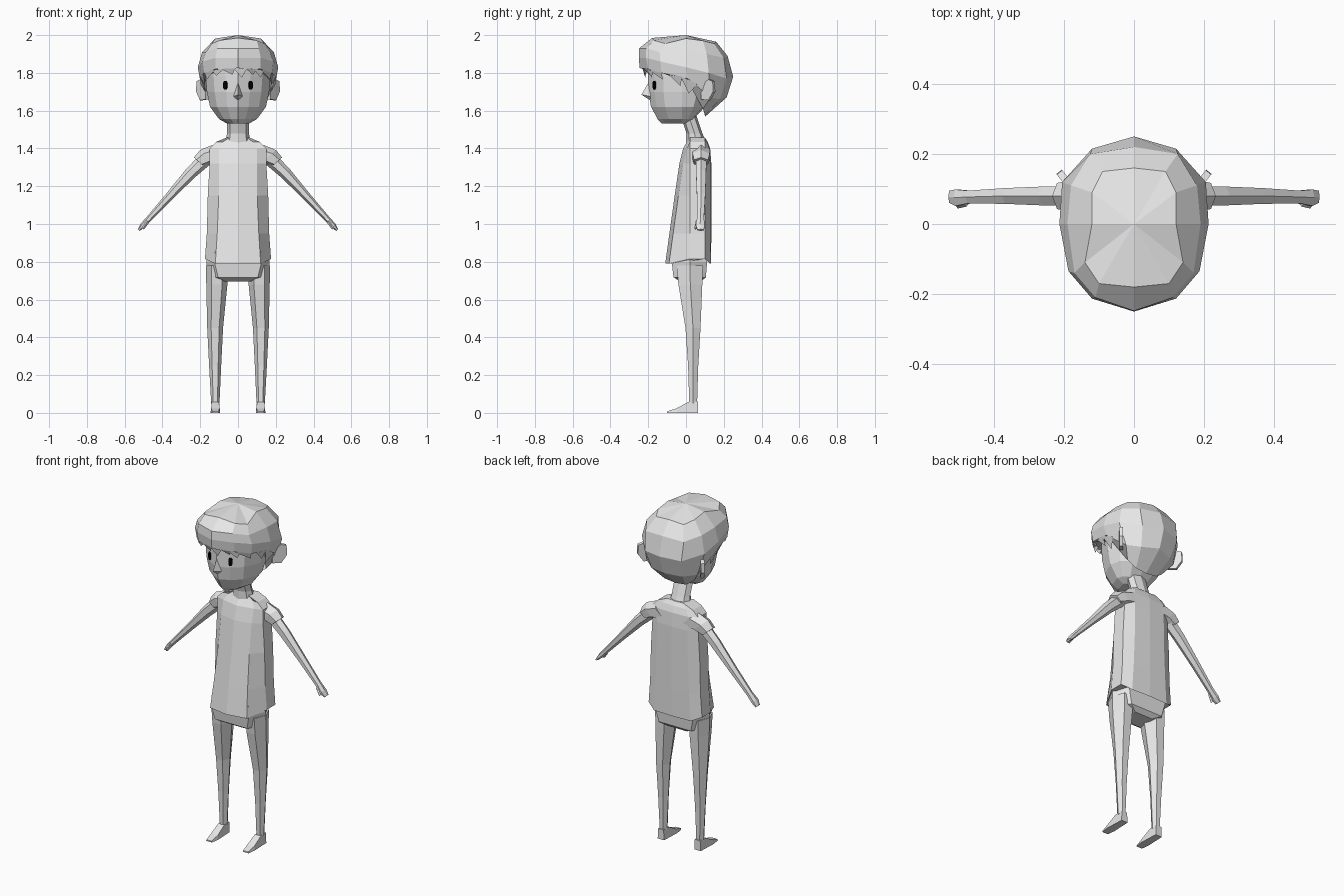
import bpy, bmesh, math
from mathutils import Vector


def material(name, value):
    m = bpy.data.materials.new(name)
    m.diffuse_color = (value, value, value, 1)
    return m


GREY = material("plain grey", 0.8)
BLACK = material("eye black", 0.0)


def finish(name, bm, mat=GREY):
    bmesh.ops.recalc_face_normals(bm, faces=bm.faces)
    me = bpy.data.meshes.new(name)
    bm.to_mesh(me)
    bm.free()
    me.materials.append(mat)
    ob = bpy.data.objects.new(name, me)
    bpy.context.collection.objects.link(ob)
    return ob


def loft(name, rings, mat=GREY, caps=True):
    """Skin closed rings; a one-point ring makes a fan."""
    bm = bmesh.new()
    vs = [[bm.verts.new(p) for p in r] for r in rings]
    for a, b in zip(vs, vs[1:]):
        n = max(len(a), len(b))
        for i in range(n):
            j = (i + 1) % n
            if len(a) == 1:
                bm.faces.new((a[0], b[j], b[i]))
            elif len(b) == 1:
                bm.faces.new((a[i], a[j], b[0]))
            else:
                bm.faces.new((a[i], a[j], b[j], b[i]))
    if caps:
        for r in (vs[0], vs[-1]):
            if len(r) > 2:
                bm.faces.new(r)
    return finish(name, bm, mat)


def both(half):
    """Complete a half ring (front to back, x >= 0) by mirroring it."""
    return list(half) + [(-x, y, z) for x, y, z in reversed(half) if x > 0]


def ring(c, u, a, b, n=6):
    """Ring around c, radius a along u and b along y."""
    c, u, v = Vector(c), Vector(u), Vector((0, 1, 0))
    return [c + u * a * math.cos(t) + v * b * math.sin(t)
            for t in (2 * math.pi * i / n for i in range(n))]


def flip(rings, s):
    return [[(p[0] * s, p[1], p[2]) for p in r] for r in rings]


# head: narrow chin widening to the temples
PATTERN = [(0, -1), (.38, -.82), (.75, -.55), (1, 0), (.9, .5), (.55, .9), (0, 1)]


def head_ring(z, w, yf, yb):
    c = -.02
    return both([(w * px, c + (py * (c - yf) if py < 0 else py * (yb - c)), z)
                 for px, py in PATTERN])


loft("head", [head_ring(*r) for r in (
    (1.533, .06, -.13, 0), (1.555, .10, -.15, .04), (1.62, .148, -.185, .10),
    (1.70, .165, -.20, .14), (1.78, .172, -.20, .16), (1.88, .165, -.20, .16))])

# nose
loft("nose", [[(0, -.195, 1.755)],
              [(-.024, -.188, 1.675), (0, -.236, 1.685), (.024, -.188, 1.675)],
              [(0, -.19, 1.655)]])

# hair cap: columns from front to back, each running down from the crown
HAIR = [
    [(0, -.18, 1.985), (0, -.248, 1.93), (0, -.25, 1.88), (0, -.245, 1.825), (0, -.19, 1.83)],
    [(.10, -.17, 1.972), (.11, -.21, 1.93), (.12, -.213, 1.88), (.12, -.20, 1.82), (.08, -.16, 1.82)],
    [(.14, -.11, 1.955), (.17, -.14, 1.91), (.187, -.135, 1.86), (.18, -.13, 1.80), (.13, -.11, 1.80)],
    [(.12, 0, 1.982), (.19, 0, 1.91), (.213, 0, 1.83), (.202, .01, 1.77), (.16, .01, 1.75)],
    [(.12, .09, 1.97), (.18, .11, 1.90), (.205, .12, 1.80), (.165, .13, 1.67), (.12, .09, 1.61)],
    [(.09, .15, 1.955), (.125, .20, 1.88), (.12, .215, 1.77), (.10, .18, 1.66), (.07, .10, 1.575)],
    [(0, .16, 1.965), (0, .22, 1.89), (0, .25, 1.78), (0, .215, 1.67), (0, .10, 1.567)],
]
loft("hair", [[(0, 0, 2.0)]] + [both([c[i] for c in HAIR]) for i in range(5)], caps=False)


# jagged fringe and sideburns: thin pointed locks under the hair edge
def lock(name, a, b, tip):
    a, b, tip = Vector(a), Vector(b), Vector(tip)
    inner = (a + b) / 2
    inner.x *= .9
    inner.y *= .9
    loft(name, [[a, b, inner], [tip]])


def fringe_y(x):
    x = abs(x)
    return -.243 + x * .36 if x < .12 else -.20 + (x - .12) * 1.15


for i, (x0, x1, xt, zt) in enumerate((
        (-.18, -.12, -.165, 1.765), (-.14, -.07, -.115, 1.785), (-.09, -.01, -.03, 1.79),
        (-.03, .05, .02, 1.775), (.03, .10, .08, 1.79), (.08, .14, .12, 1.775),
        (.12, .18, .17, 1.765))):
    lock("fringe_lock_%d" % i, (x0, fringe_y(x0), 1.835 - abs(x0) * .15),
         (x1, fringe_y(x1), 1.835 - abs(x1) * .15), (xt, fringe_y(xt) + .02, zt))

for s, side in ((1, "right"), (-1, "left")):
    # sideburn locks
    lock("sideburn_" + side, (s * .20, -.03, 1.785), (s * .198, .06, 1.74), (s * .17, .015, 1.69))
    lock("temple_lock_" + side, (s * .185, -.10, 1.80), (s * .20, -.02, 1.78), (s * .175, -.03, 1.73))

    # eye: thin plate wrapped around the face
    prof = [(-.011, 1.722), (-.006, 1.713), (.006, 1.713), (.011, 1.722),
            (.011, 1.748), (.006, 1.757), (-.006, 1.757), (-.011, 1.748)]
    eye = [[(.067 + d * .87 + t * .5, -.167 + d * .5 - t * .87, z) for d, z in prof]
           for t in (-.003, .005)]
    loft("eye_" + side, flip(eye, s), BLACK)

    # ear: flat plate flaring backwards
    prof = [(0, 1.735), (.05, 1.765), (.08, 1.755), (.082, 1.70), (.05, 1.655), (0, 1.66)]
    ear = [[(.163 + d * .62 + t * .78, .085 + d * .78 - t * .62, z) for d, z in prof]
           for t in (-.01, .01)]
    loft("ear_" + side, flip(ear, s))

    # arm with hand
    across = (.75, 0, .66)
    arm = [((.17, .08, 1.345), .038, .033), ((.25, .08, 1.27), .032, .031),
           ((.36, .08, 1.15), .022, .026), ((.47, .077, 1.03), .015, .021),
           ((.505, .075, .992), .014, .027), ((.525, .078, .968), .007, .02)]
    loft("arm_" + side, flip([ring(c, across, a, b) for c, a, b in arm], s))
    thumb = [((.478, .06, 1.015), .011, .010), ((.503, .051, .975), .007, .007)]
    loft("thumb_" + side, flip([ring(c, across, a, b, 4) for c, a, b in thumb], s))

    # sleeve
    sleeve = [((.085, .08, 1.372), .07, .055), ((.16, .08, 1.355), .055, .052),
              ((.206, .08, 1.328), .037, .043)]
    loft("sleeve_" + side, flip([ring(c, across, a, b) for c, a, b in sleeve], s))

    # leg
    leg = [((.112, .02, .78), .057, .08), ((.112, .023, .68), .056, .073),
           ((.121, .037, .45), .042, .046), ((.121, .038, .25), .032, .031),
           ((.12, .038, .05), .022, .024)]
    loft("leg_" + side, flip([ring(c, (1, 0, 0), a, b) for c, a, b in leg], s))

    # foot: wedge shoe
    foot = [[(.12 - w, y, 0), (.12 + w, y, 0), (.12 + w * .85, y, h), (.12 - w * .85, y, h)]
            for y, w, h in ((.064, .021, .06), (.012, .023, .058), (-.05, .026, .024), (-.1, .019, .008))]
    loft("foot_" + side, flip(foot, s))

# neck, leaning forwards
loft("neck", [ring((0, y, z), (1, 0, 0), a, b, 8) for y, z, a, b in (
    (.055, 1.43, .066, .052), (.045, 1.48, .058, .042), (.005, 1.60, .06, .042))])


# shirt: flat front panel, side panels and back
def shirt_ring(z, p, w, yf, yb, lift=0):
    return both([(0, yf, z), (p, yf + .02, z), (w, .02, z + lift), (w, .10, z + lift),
                 (p, yb - .005, z), (0, yb, z)])


loft("shirt", [shirt_ring(*r) for r in (
    (.79, .12, .175, -.11, .133, .025), (.95, .11, .165, -.088, .134),
    (1.15, .102, .16, -.06, .134), (1.32, .10, .15, -.035, .134),
    (1.40, .10, .15, -.015, .128), (1.435, .08, .115, .005, .115), (1.458, .045, .06, .012, .10))])

# shorts showing under the hem
loft("shorts", [both([(0, yf, z), (p, yf, z), (w, .02, z), (p, yb, z), (0, yb, z)])
                for z, p, w, yf, yb in ((.86, .12, .16, -.075, .11), (.80, .125, .168, -.076, .112),
                                        (.718, .105, .164, -.066, .105), (.695, .06, .08, -.03, .08))])
